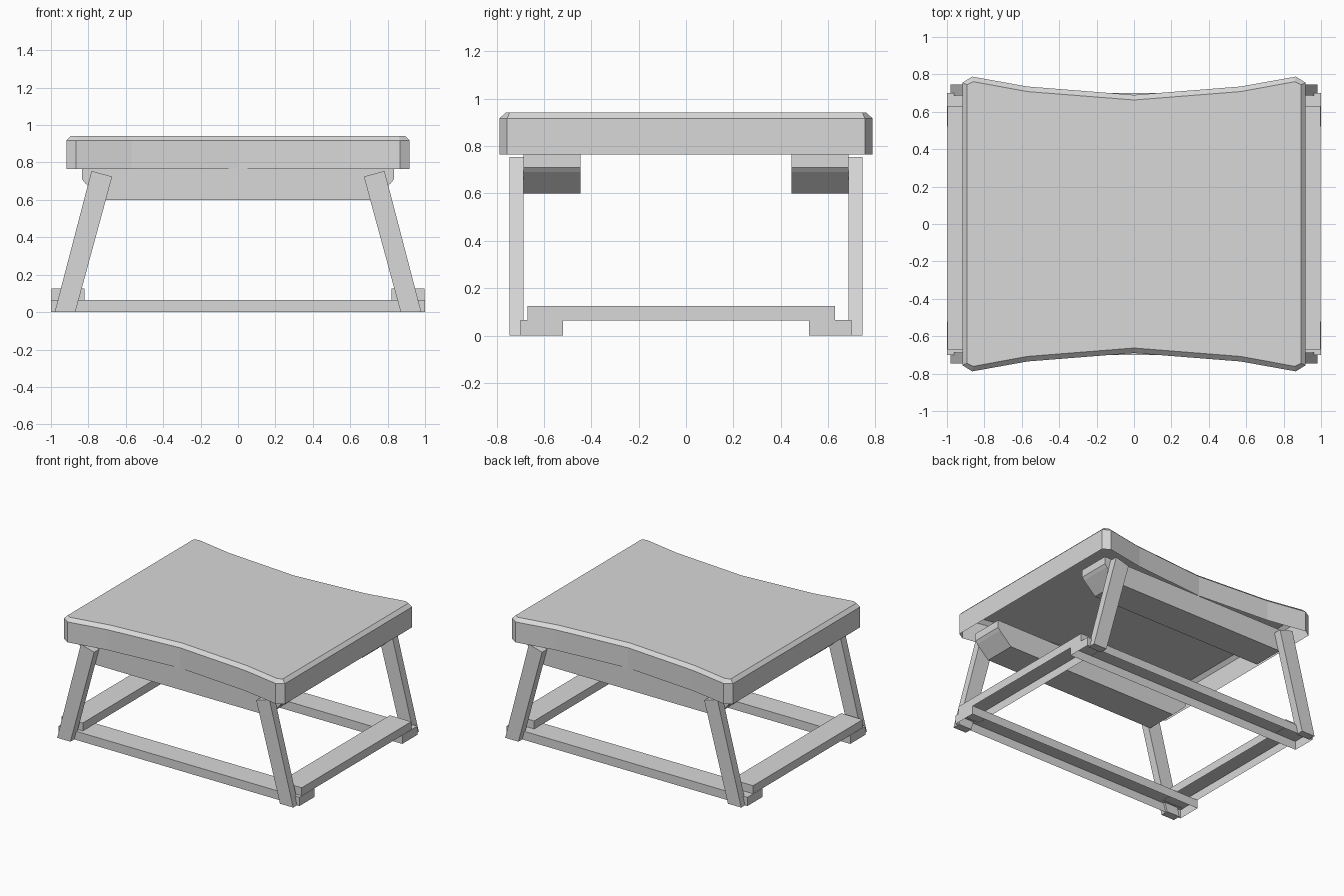
import bpy, bmesh

old = bpy.data.objects.get("Cube")
if old:
    bpy.data.objects.remove(old)

tone = (0.69, 0.69, 0.69, 1)
grey = bpy.data.materials.new("plain_grey")
grey.use_nodes = True
grey.diffuse_color = tone
grey.node_tree.nodes["Principled BSDF"].inputs["Base Color"].default_value = tone


def loft(name, rings, open_start=False):
    """Join equal point rings with side faces and cap the ends."""
    bm = bmesh.new()
    loops = [[bm.verts.new(p) for p in ring] for ring in rings]
    n = len(loops[0])
    for a, b in zip(loops, loops[1:]):
        for i in range(n):
            j = (i + 1) % n
            bm.faces.new((a[i], a[j], b[j], b[i]))
    if not open_start:
        bm.faces.new(loops[0])
    bm.faces.new(loops[-1])
    bmesh.ops.recalc_face_normals(bm, faces=bm.faces)
    mesh = bpy.data.meshes.new(name)
    bm.to_mesh(mesh)
    bm.free()
    mesh.materials.append(grey)
    obj = bpy.data.objects.new(name, mesh)
    bpy.context.collection.objects.link(obj)


def extrude_y(name, profile, y0, y1):
    loft(name, [[(x, y, z) for x, z in profile] for y in (y0, y1)])


def tray(name, x0, x1, y0, y1, z0, z1):
    """A box that is open underneath."""
    outline = [(x0, y0), (x1, y0), (x1, y1), (x0, y1)]
    loft(name, [[(x, y, z) for x, y in outline] for z in (z0, z1)], open_start=True)


# Seat shell: concave front and back, clipped corners, bevelled upper rim, open below
def seat_outline(end_x, corner_x, end_y, inset):
    quarter = [(end_x, end_y), (corner_x, 0.788 - inset), (0.57, 0.735 - inset), (0, 0.69 - inset)]
    back = quarter + [(-x, y) for x, y in quarter[-2::-1]]
    return back + [(x, -y) for x, y in reversed(back)]


lower = seat_outline(0.918, 0.865, 0.755, 0)
upper = seat_outline(0.893, 0.86, 0.745, 0.027)
loft("seat", [[(x, y, z) for x, y in ring]
              for ring, z in ((lower, 0.764), (lower, 0.917), (upper, 0.942))], open_start=True)

# Aprons, legs and rails on the front and back
apron_half = [(0.72, 0.60), (0.818, 0.69), (0.834, 0.71), (0.834, 0.766)]
apron = apron_half + [(-x, z) for x, z in reversed(apron_half)]
leg = [(0.87, 0), (0.98, 0), (0.783, 0.755), (0.673, 0.724)]
for side, s in (("front", -1), ("back", 1)):
    extrude_y(side + "_apron", apron, s * 0.445, s * 0.686)
    tray(side + "_rail", -1, 1, s * 0.52, s * 0.70, 0, 0.065)
    for hand, m in (("left", 1), ("right", -1)):
        extrude_y(f"{side}_{hand}_leg", [(m * x, z) for x, z in leg], s * 0.686, s * 0.745)

# Side rails resting on the front and back rails
for hand, m in (("left", 1), ("right", -1)):
    tray(hand + "_side_rail", m * 0.82, m * 0.998, -0.67, 0.63, 0.063, 0.125)
